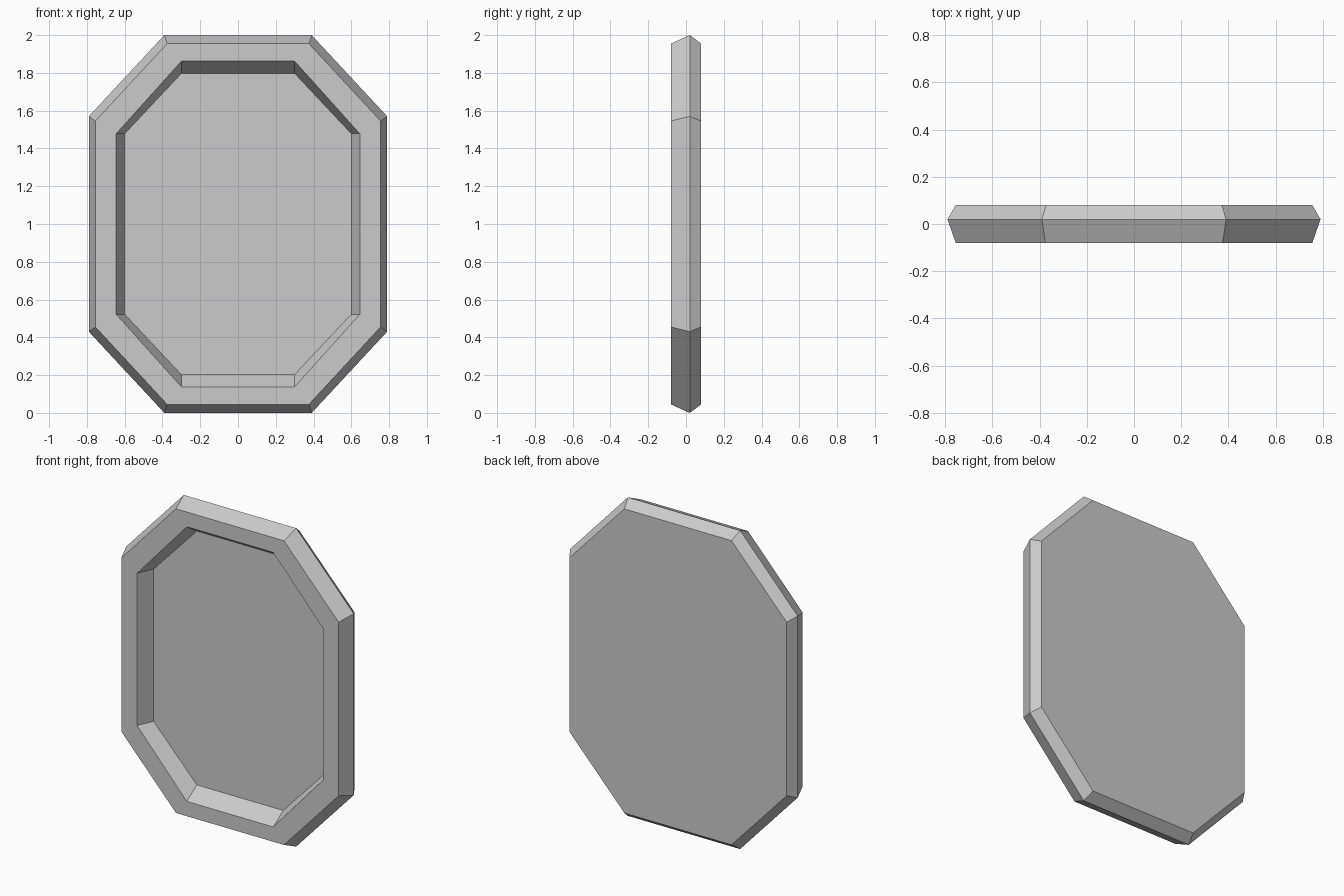
import bpy
import bmesh

cube = bpy.data.objects.get("Cube")
if cube:
    bpy.data.objects.remove(cube, do_unlink=True)

# Single plain grey material
grey = bpy.data.materials.new("plain_grey")
grey.use_nodes = True
colour = (0.6, 0.6, 0.6, 1.0)
grey.diffuse_color = colour
grey.node_tree.nodes["Principled BSDF"].inputs["Base Color"].default_value = colour

CENTRE_Z = 1.0


def octagon(bm, half_width, corner_x, half_height, corner_z, y):
    """Ring of eight vertices, upright in the xz plane at depth y."""
    quarter = [(half_width, corner_z), (corner_x, half_height)]
    points = quarter[:]
    points += [(-x, z) for x, z in reversed(quarter)]
    points += [(-x, -z) for x, z in quarter]
    points += [(x, -z) for x, z in reversed(quarter)]
    return [bm.verts.new((x, y, CENTRE_Z + z)) for x, z in points]


def bridge(bm, ring_a, ring_b):
    count = len(ring_a)
    for i in range(count):
        j = (i + 1) % count
        bm.faces.new((ring_a[i], ring_a[j], ring_b[j], ring_b[i]))


# Cross-section rings from the back panel, round the rim, to the recessed panel
sections = [
    (0.755, 0.372, 0.955, 0.545, 0.08),   # back panel edge
    (0.79, 0.39, 1.0, 0.57, 0.02),        # widest ridge
    (0.755, 0.375, 0.955, 0.545, -0.08),  # front outer edge
    (0.645, 0.30, 0.862, 0.478, -0.08),   # front inner edge
    (0.60, 0.30, 0.797, 0.478, 0.02),     # recessed panel edge
]

bm = bmesh.new()
rings = [octagon(bm, *section) for section in sections]
for ring_a, ring_b in zip(rings, rings[1:]):
    bridge(bm, ring_a, ring_b)

# Flat back and recessed front panel
bm.faces.new(rings[0])
bm.faces.new(rings[-1])
bmesh.ops.recalc_face_normals(bm, faces=bm.faces)

mesh = bpy.data.meshes.new("octagonal_frame")
bm.to_mesh(mesh)
bm.free()
mesh.materials.append(grey)
frame = bpy.data.objects.new("octagonal_frame", mesh)
bpy.context.collection.objects.link(frame)
